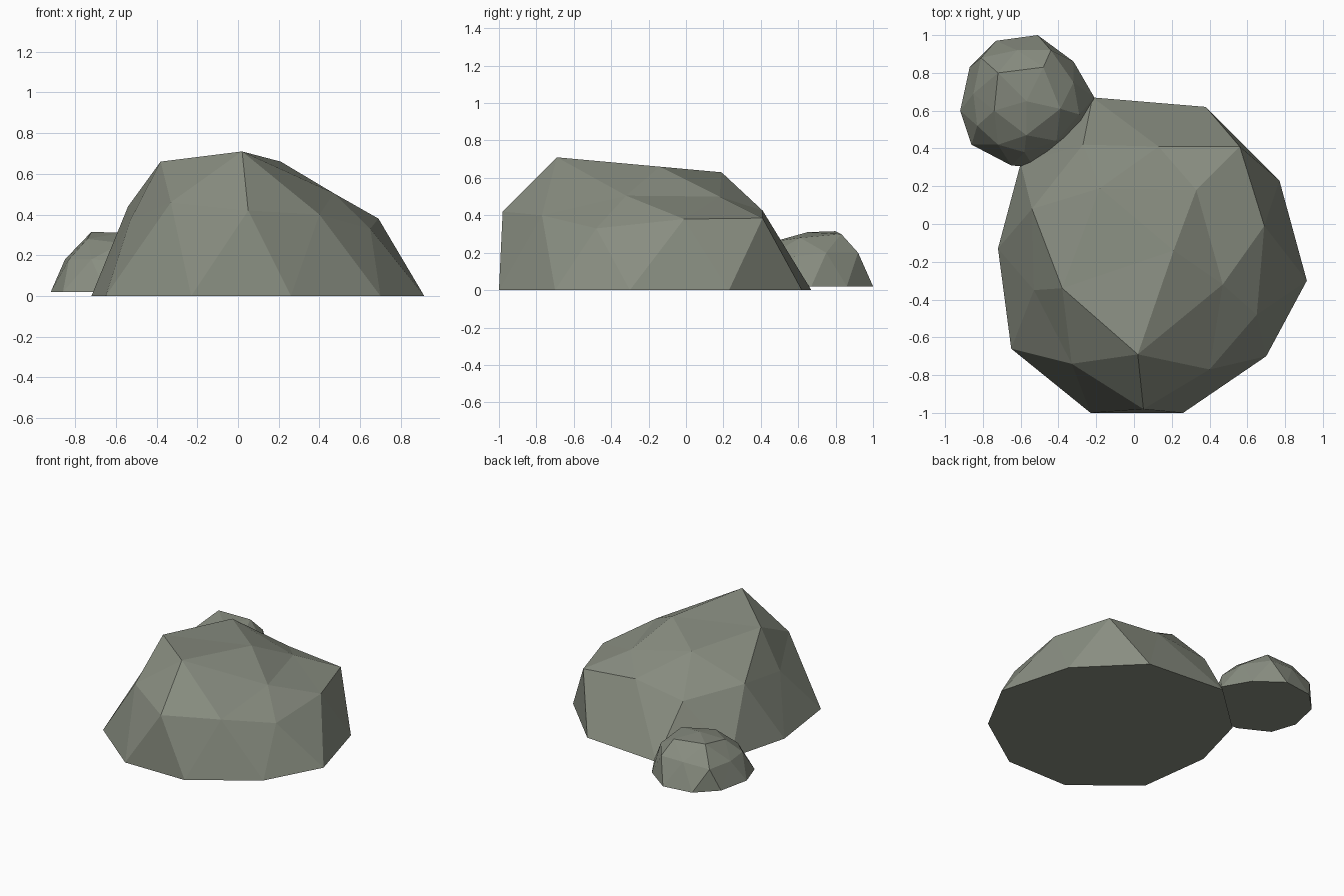
import bpy
import bmesh

if "Cube" in bpy.data.objects:
    bpy.data.objects.remove(bpy.data.objects["Cube"])


def rock(name, floor, base, shoulder, crown, apex):
    """Faceted half-icosphere boulder: 10-sided base, 10-point shoulder, 5-point crown, apex."""
    bm = bmesh.new()
    b = [bm.verts.new((x, y, floor)) for x, y in base]
    s = [bm.verts.new(p) for p in shoulder]
    c = [bm.verts.new(p) for p in crown]
    top = bm.verts.new(apex)
    for j in range(10):
        k = (j + 1) % 10
        bm.faces.new((b[j], b[k], s[j]))
        bm.faces.new((s[j], b[k], s[k]))
        # even shoulder points sit below a crown point, odd ones between two
        here, there = c[j // 2], c[((j + 1) // 2) % 5]
        bm.faces.new((s[j], s[k], there))
        if there is not here:
            bm.faces.new((s[j], there, here))
    for i in range(5):
        bm.faces.new((c[i], c[(i + 1) % 5], top))
    bm.faces.new(b[::-1])
    bmesh.ops.recalc_face_normals(bm, faces=bm.faces[:])
    mesh = bpy.data.meshes.new(name)
    bm.to_mesh(mesh)
    bm.free()
    obj = bpy.data.objects.new(name, mesh)
    bpy.context.collection.objects.link(obj)
    mat = bpy.data.materials.get("stone") or bpy.data.materials.new("stone")
    mat.diffuse_color = (0.25, 0.27, 0.22, 1)
    mat.use_nodes = True
    mat.node_tree.nodes["Principled BSDF"].inputs["Base Color"].default_value = mat.diffuse_color
    mesh.materials.append(mat)
    return obj


# Large boulder with its high point near the front
rock("large_rock", 0.0,
     [(-.23, -1), (.26, -1), (.70, -.70), (.915, -.30), (.77, .23),
      (.38, .62), (-.22, .67), (-.60, .32), (-.72, -.13), (-.65, -.66)],
     [(.05, -.98, .42), (.40, -.77, .40), (.65, -.48, .33), (.69, -.01, .38),
      (.56, .41, .385), (.13, .41, .425), (-.27, .42, .37), (-.54, .08, .44),
      (-.53, -.35, .37), (-.33, -.74, .46)],
     [(.02, -.69, .71), (.47, -.32, .505), (.33, .18, .50), (-.18, .19, .63),
      (-.38, -.34, .66)],
     (.21, -.14, .66))

# Small boulder leaning against the back left
rock("small_rock", 0.02,
     [(-.73, .97), (-.87, .83), (-.92, .60), (-.86, .42), (-.65, .31),
      (-.53, .30), (-.27, .50), (-.21, .67), (-.32, .86), (-.51, 1.0)],
     [(-.81, .88, .18), (-.85, .69, .18), (-.83, .52, .18), (-.72, .42, .18),
      (-.58, .38, .17), (-.41, .44, .18), (-.29, .58, .18), (-.32, .75, .20),
      (-.44, .92, .20), (-.62, .92, .20)],
     [(-.72, .80, .315), (-.74, .60, .28), (-.57, .47, .26), (-.39, .61, .28),
      (-.48, .83, .30)],
     (-.57, .65, .31))
